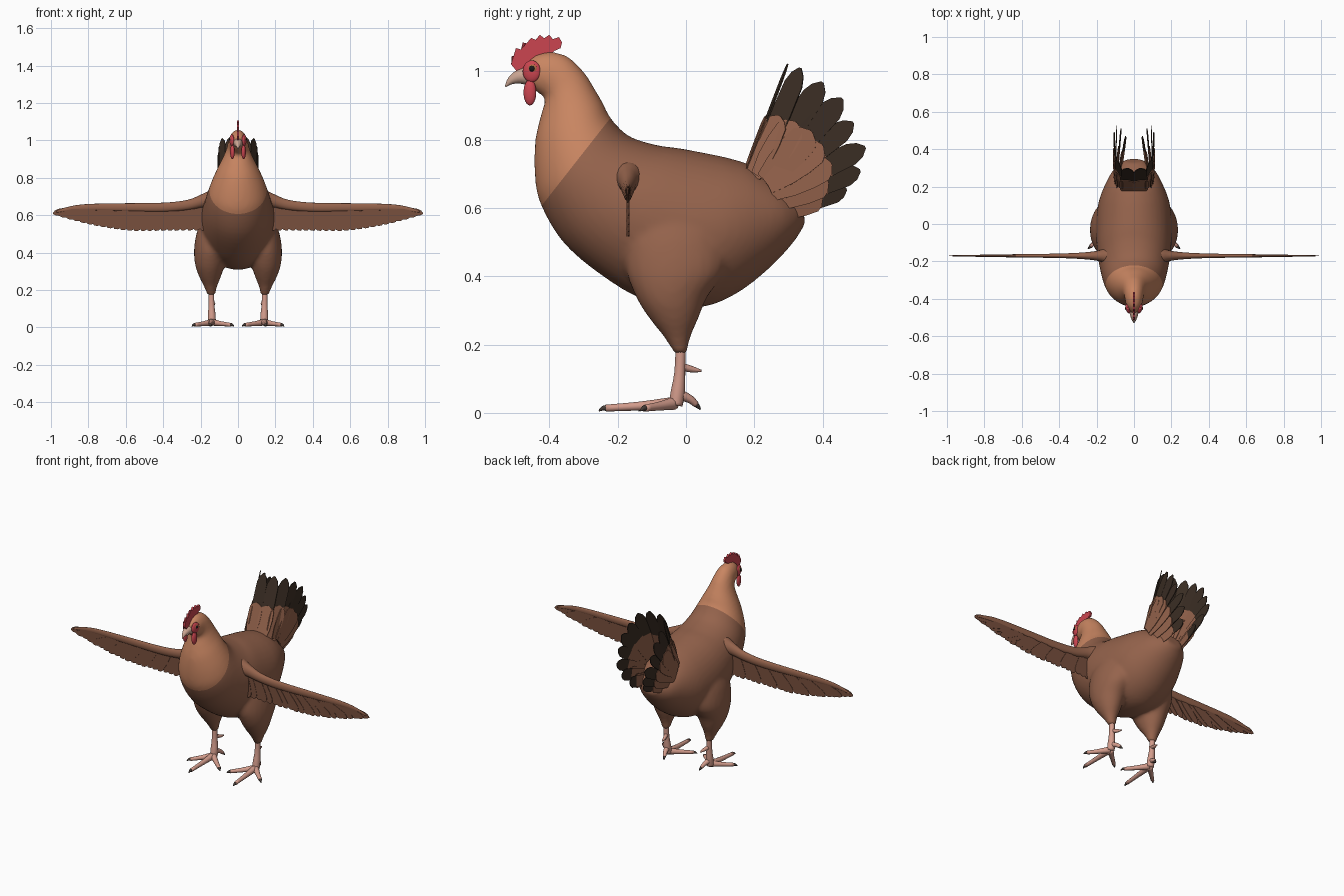
import bpy, bmesh, math
from mathutils import Vector as V

if "Cube" in bpy.data.objects:
    bpy.data.objects.remove(bpy.data.objects["Cube"])

def mat(name, r, g, b):
    m = bpy.data.materials.new(name)
    m.diffuse_color = (r, g, b, 1)
    m.use_nodes = True
    m.node_tree.nodes["Principled BSDF"].inputs["Base Color"].default_value = m.diffuse_color
    return m

BROWN = mat("body brown", .30, .125, .072)
TAN = mat("neck tan", .58, .235, .12)
WING = mat("wing feather brown", .19, .08, .048)
DARK = mat("tail dark brown", .042, .026, .017)
RED = mat("comb red", .60, .06, .08)
PINK = mat("leg pink", .65, .33, .26)
HORN = mat("beak horn", .60, .38, .29)
CLAW = mat("claw dark", .06, .045, .038)
BLACK = mat("eye black", .01, .01, .01)
AMBER = mat("eye ring", .45, .16, .06)

def smooth_rows(rows, k=4):
    """Catmull-Rom interpolation of number rows."""
    out = []
    for i in range(len(rows) - 1):
        a, b, c, d = (rows[max(i - 1, 0)], rows[i], rows[i + 1], rows[min(i + 2, len(rows) - 1)])
        for j in range(k):
            t = j / k
            out.append([.5 * (2*q + (r - p)*t + (2*p - 5*q + 4*r - s)*t*t + (3*q - p - 3*r + s)*t**3)
                        for p, q, r, s in zip(a, b, c, d)])
    return out + [list(rows[-1])]

def loft(bm, rings, n=24, mi=0):
    """Skin a list of (centre, u, v) ellipses and cap both ends."""
    loops = [[bm.verts.new(c + u * math.cos(2*math.pi*i/n) + v * math.sin(2*math.pi*i/n))
              for i in range(n)] for c, u, v in rings]
    faces = [bm.faces.new((A[i], A[(i+1) % n], B[(i+1) % n], B[i]))
             for A, B in zip(loops, loops[1:]) for i in range(n)]
    faces += [bm.faces.new(loops[0][::-1]), bm.faces.new(loops[-1])]
    for f in faces:
        f.material_index = mi
    bmesh.ops.recalc_face_normals(bm, faces=faces)

def tube(bm, pts, n=10, mi=0):
    """Round tube through (x, y, z, radius) rows."""
    rows = smooth_rows(pts, 3)
    rings = []
    for i, r in enumerate(rows):
        d = V(rows[min(i+1, len(rows)-1)][:3]) - V(rows[max(i-1, 0)][:3])
        u = d.cross(V((1, .1, 0)) if abs(d.normalized().x) < .9 else V((0, 0, 1))).normalized()
        rings.append((V(r[:3]), u * r[3], d.normalized().cross(u) * r[3]))
    loft(bm, rings, n, mi)

def finish(bm, name, mats, smooth=True, mirror=False, thick=0):
    me = bpy.data.meshes.new(name)
    bm.to_mesh(me)
    bm.free()
    for m in mats:
        me.materials.append(m)
    for p in me.polygons:
        p.use_smooth = smooth
    ob = bpy.data.objects.new(name, me)
    bpy.context.collection.objects.link(ob)
    if thick:
        s = ob.modifiers.new("thickness", 'SOLIDIFY')
        s.thickness, s.offset = thick, 0
    if mirror:
        ob.modifiers.new("mirror", 'MIRROR')
    return ob

def feather(bm, base, tip, normal, hw, split=2.0, end=1.0):
    """Flat blade; faces past the split fraction get the second material."""
    base, tip = V(base), V(tip)
    d = (tip - base) * end
    side = d.cross(V(normal)).normalized()
    st = [(0, .6), (.3, .9), (.6, 1), (.85, .95), (.94, .65), (1, .12)]
    if split < 1:
        st = sorted([s for s in st if abs(s[0] - split) > .06] + [(split, 1)])
    prev = None
    for t, w in st:
        c = base + d * t
        cur = (bm.verts.new(c - side*w*hw), bm.verts.new(c + side*w*hw))
        if prev:
            f = bm.faces.new((prev[0], prev[1], cur[1], cur[0]))
            f.material_index = int(t > split + 1e-4)
        prev = cur

# Body, neck, head: rows of top y,z, bottom y,z, half width
bm = bmesh.new()
body = [(-.482, 1.0, -.478, .972, .012), (-.455, 1.038, -.455, .95, .034), (-.41, 1.057, -.425, .932, .046),
        (-.35, 1.046, -.41, .92, .053), (-.30, 1.0, -.416, .90, .062), (-.268, .95, -.428, .86, .08),
        (-.242, .905, -.442, .79, .108), (-.222, .865, -.442, .69, .138), (-.17, .812, -.425, .61, .163),
        (-.09, .785, -.36, .50, .183), (-.02, .775, -.25, .405, .198), (.05, .762, -.12, .33, .203),
        (.10, .752, .03, .308, .198), (.14, .742, .14, .345, .183), (.19, .725, .24, .42, .152),
        (.26, .68, .315, .50, .11), (.325, .63, .352, .56, .05)]
loft(bm, [(V((0, (a+c)/2, (b+d)/2)), V((w, 0, 0)), V((0, (a-c)/2, (b-d)/2)))
          for a, b, c, d, w in smooth_rows(body)], 40)
# Thighs: z, centre x, centre y, radius x, radius y
thigh = [(.62, .12, -.03, .05, .09), (.52, .135, -.03, .082, .14), (.42, .145, -.03, .09, .145),
         (.34, .15, -.042, .08, .105), (.28, .15, -.036, .062, .074), (.22, .147, -.025, .036, .038),
         (.175, .143, -.016, .022, .02)]
for s in (-1, 1):
    loft(bm, [(V((s*x, y, z)), V((a, 0, 0)), V((0, b, 0))) for z, x, y, a, b in smooth_rows(thigh)])
ob = finish(bm, "body", [BROWN, TAN])
rm = ob.modifiers.new("blend", 'REMESH')
rm.mode, rm.voxel_size = 'VOXEL', .011
sm = ob.modifiers.new("soften", 'SMOOTH')
sm.iterations = 6
dg = bpy.context.evaluated_depsgraph_get()
bm = bmesh.new()
bm.from_mesh(bpy.data.meshes.new_from_object(ob.evaluated_get(dg)))
ob.modifiers.clear()
# Neck colour boundary: clean slanted cut
co, no = V((0, -.22, .865)), V((0, -.255, .20)).normalized()
bmesh.ops.bisect_plane(bm, geom=bm.verts[:] + bm.edges[:] + bm.faces[:], plane_co=co, plane_no=no, dist=1e-5)
for f in bm.faces:
    f.material_index = int((f.calc_center_median() - co).dot(no) > 0)
    f.smooth = True
bm.to_mesh(ob.data)
bm.free()

# Wing arms: x, centre z, radius z, radius y
arm = [(.06, .685, .065, .065), (.14, .688, .048, .045), (.19, .678, .036, .028), (.27, .655, .027, .018),
       (.4, .643, .024, .012), (.6, .643, .021, .009), (.8, .643, .017, .006), (.9, .635, .012, .004),
       (.97, .618, .004, .003)]
bm = bmesh.new()
loft(bm, [(V((x, -.17, z)), V((0, b, 0)), V((0, 0, a))) for x, z, a, b in smooth_rows(arm)], 16)
finish(bm, "wing_arm", [BROWN], mirror=True)

# Flight feathers hanging along the arm
bm = bmesh.new()
N = 23
for i in range(N):
    t = i / (N - 1)
    tx = .19 + .80 * t
    tz = .518 + .092 * max(0, (t - .45) / .55) ** 1.6
    feather(bm, (tx - .02 - .2*t, -.17 + .003*(i % 3 - 1), .645), (tx, -.17 + .003*(i % 3 - 1), tz),
            (0, 1, 0), .024 - .004*t)
finish(bm, "wing_feathers", [WING], smooth=False, mirror=True, thick=.002)

# Tail fan: base, tip, facing, half width, colour split
tail = [((.035, .175, .70), (.035, .298, 1.022), (.1, -1, .4), .036, .48),
        ((.075, .20, .69), (.085, .335, 1.01), (.8, -.5, .2), .034, .52),
        ((.09, .215, .69), (.10, .40, .968), (1, -.15, .1), .036, .54),
        ((.097, .23, .68), (.107, .458, .92), (1, 0, .1), .037, .56),
        ((.10, .24, .665), (.105, .49, .85), (1, 0, .1), .034, .60),
        ((.10, .25, .645), (.092, .525, .778), (1, 0, 0), .034, .60),
        ((.09, .25, .62), (.07, .51, .71), (1, 0, -.1), .034, .60),
        ((.075, .25, .59), (.045, .47, .655), (1, 0, -.2), .032, .64)]
bm = bmesh.new()
for b, t, nrm, hw, sp in tail:
    feather(bm, b, t, nrm, hw, sp)
finish(bm, "tail_feathers", [BROWN, DARK], smooth=False, mirror=True, thick=.004)
# Tail coverts: shorter, wider brown layer outside
bm = bmesh.new()
for b, t, nrm, hw, sp in tail:
    off = V(nrm).normalized() * .006
    feather(bm, V(b) + off, V(t) + off, nrm, hw * 1.25, 2, sp + .04)
finish(bm, "tail_coverts", [BROWN], smooth=False, mirror=True, thick=.003)

# Legs: shank, toes, spur, with dark claws
bm = bmesh.new()
tube(bm, [(.143, -.015, .21, .015), (.142, -.018, .12, .016), (.14, -.024, .06, .021), (.14, -.03, .022, .02)], 14)
for x, y in ((.037, -.125), (.147, -.235), (.232, -.12)):
    a, b = V((.14, -.035, .028)), V((x, y, .014))
    d = (b - a).normalized()
    m = a.lerp(b, .5)
    tube(bm, [(*a, .019), (m.x, m.y, .02, .013), (*b, .010)])
    e = b + d * .02
    tube(bm, [(*(b - d*.006), .009), (*(b + d*.008), .007), (e.x, e.y, .006, .002)], 8, 1)
tube(bm, [(.14, -.022, .055, .016), (.13, .012, .04, .012), (.122, .03, .024, .009)])
tube(bm, [(.123, .027, .026, .008), (.12, .036, .018, .006), (.118, .042, .01, .002)], 8, 1)
tube(bm, [(.14, -.012, .135, .012), (.13, .02, .127, .009), (.126, .045, .123, .003)], 8)
finish(bm, "legs", [PINK, CLAW], mirror=True)

# Beak
bm = bmesh.new()
tube(bm, [(0, -.455, .985, .027), (0, -.485, .985, .022), (0, -.512, .973, .012), (0, -.529, .955, .002)], 14)
finish(bm, "beak", [HORN])

# Comb: scalloped plate outline in y, z
comb = [(-.495, 1.0), (-.512, 1.02), (-.51, 1.045), (-.5, 1.046), (-.498, 1.068), (-.483, 1.064), (-.478, 1.085),
        (-.462, 1.08), (-.453, 1.098), (-.44, 1.092), (-.428, 1.107), (-.415, 1.097), (-.4, 1.107), (-.39, 1.094),
        (-.372, 1.1), (-.363, 1.085), (-.367, 1.068), (-.385, 1.06), (-.40, 1.045), (-.45, 1.025)]
bm = bmesh.new()
bm.faces.new([bm.verts.new((0, y, z)) for y, z in comb])
bmesh.ops.triangulate(bm, faces=bm.faces[:])
finish(bm, "comb", [RED], smooth=False, thick=.012)

# Face patches, wattles, eyes
def blob(name, c, r, m, rz=0):
    bm = bmesh.new()
    bmesh.ops.create_uvsphere(bm, u_segments=20, v_segments=12, radius=1)
    ob = finish(bm, name, [m])
    for v in ob.data.vertices:
        p = V((v.co.x * r[0], v.co.y * r[1], v.co.z * r[2]))
        k, s = math.cos(rz), math.sin(rz)
        v.co = V((p.x*k - p.y*s, p.x*s + p.y*k, p.z)) + V(c)
    ob.modifiers.new("mirror", 'MIRROR')

blob("face_patch", (.033, -.452, 1.0), (.011, .027, .032), RED, -.25)
blob("wattle", (.03, -.457, .938), (.012, .019, .038), RED, -.2)
blob("eye_ring", (.040, -.45, 1.008), (.006, .014, .013), AMBER, -.25)
blob("eye", (.042, -.451, 1.008), (.007, .009, .009), BLACK, -.25)
